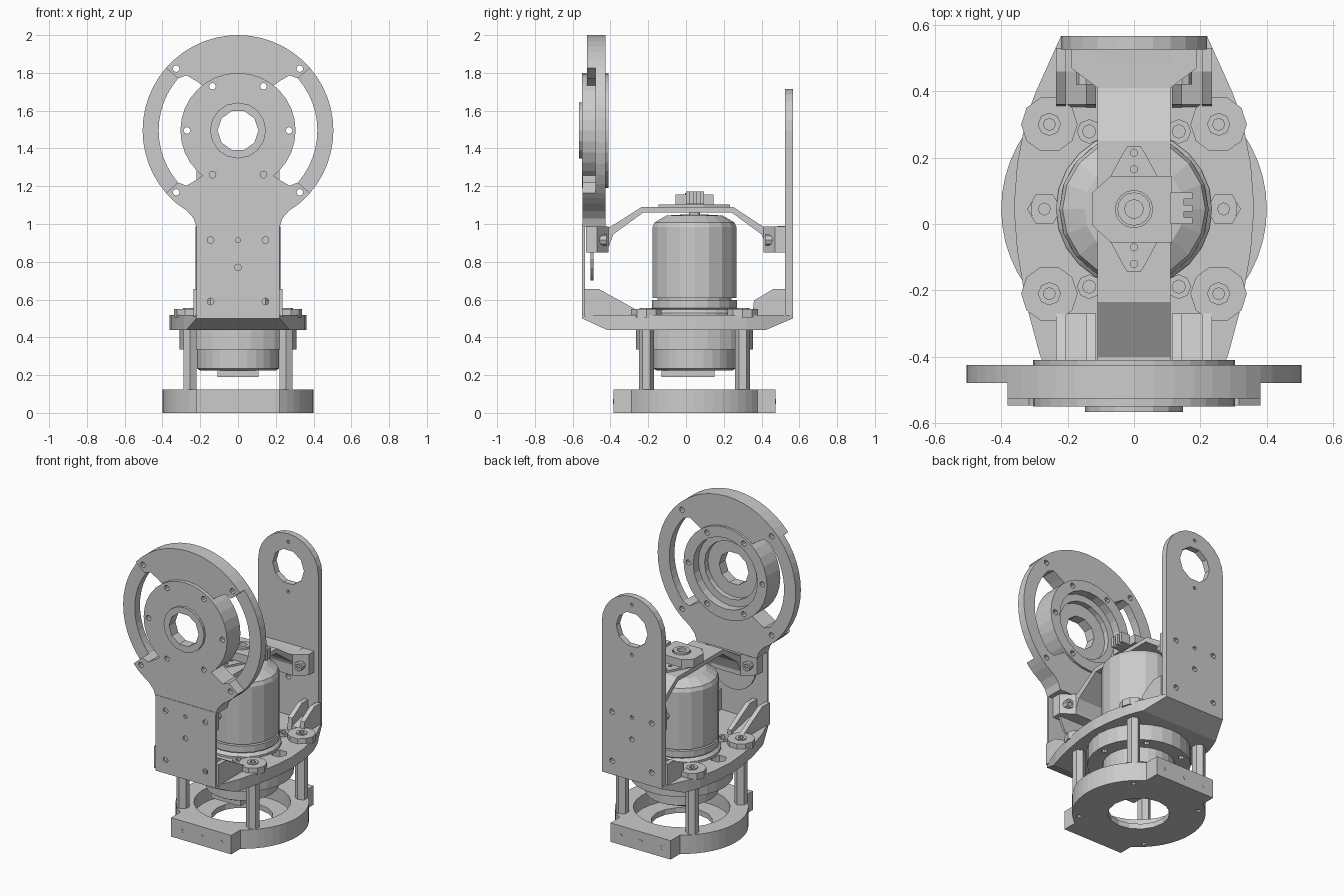
import bpy, bmesh
from math import cos, sin, radians, pi

if "Cube" in bpy.data.objects:
    bpy.data.objects.remove(bpy.data.objects["Cube"])

CY = 0.045          # y of the motor axis
RZ = 1.495          # height of the tilt axis


def circ(x, y, r, n=32, start=0.0):
    return [(x + r * cos(start + 2 * pi * i / n), y + r * sin(start + 2 * pi * i / n)) for i in range(n)]


def arc(r, a, b, n=10, cx=0.0, cy=RZ):
    return [(cx + r * cos(radians(a + (b - a) * i / n)), cy + r * sin(radians(a + (b - a) * i / n)))
            for i in range(n + 1)]


def mirrored(half):
    return half + [(-u, v) for u, v in reversed(half)]


def solid(name, loops, plane, a, b, cuts=()):
    """Fill 2D loops (first is the outline, others holes) and extrude from a to b off the plane."""
    cu = bpy.data.curves.new(name, 'CURVE')
    cu.dimensions, cu.fill_mode, cu.extrude = '2D', 'BOTH', 0.5
    for loop in loops:
        s = cu.splines.new('POLY')
        s.points.add(len(loop) - 1)
        for p, (u, v) in zip(s.points, loop):
            p.co = (u, v, 0, 1)
        s.use_cyclic_u = True
    tmp = bpy.data.objects.new(name, cu)
    bpy.context.collection.objects.link(tmp)
    dg = bpy.context.evaluated_depsgraph_get()
    me = bpy.data.meshes.new_from_object(tmp.evaluated_get(dg))
    bpy.data.objects.remove(tmp)
    bpy.data.curves.remove(cu)
    bm = bmesh.new()
    bm.from_mesh(me)
    for v in bm.verts:
        x, y, w = v.co
        t = a + (w + 0.5) * (b - a)
        v.co = {'XY': (x, y, t), 'XZ': (x, t, y), 'YZ': (t, x, y)}[plane]
    bmesh.ops.remove_doubles(bm, verts=bm.verts, dist=1e-5)
    for co, no in cuts:
        g = bm.verts[:] + bm.edges[:] + bm.faces[:]
        r = bmesh.ops.bisect_plane(bm, geom=g, plane_co=co, plane_no=no, clear_outer=True)
        edges = [e for e in r['geom_cut'] if isinstance(e, bmesh.types.BMEdge)]
        bmesh.ops.holes_fill(bm, edges=edges, sides=0)
    bmesh.ops.recalc_face_normals(bm, faces=bm.faces)
    bm.to_mesh(me)
    bm.free()
    me.name = name
    for p in me.polygons:
        p.use_smooth = False
    ob = bpy.data.objects.new(name, me)
    bpy.context.collection.objects.link(ob)
    return ob


def box(name, x0, x1, y0, y1, z0, z1):
    return solid(name, [[(x0, y0), (x1, y0), (x1, y1), (x0, y1)]], 'XY', z0, z1)


def lathe(name, profile, n=18, cx=0.0, cy=CY):
    """Revolve an (r, z) profile around a vertical axis."""
    bm = bmesh.new()
    rings = [[bm.verts.new((x, y, z)) for x, y in circ(cx, cy, r, n)] for r, z in profile]
    for lo, hi in zip(rings, rings[1:]):
        for i in range(n):
            j = (i + 1) % n
            bm.faces.new((lo[i], lo[j], hi[j], hi[i]))
    bm.faces.new(rings[0][::-1])
    bm.faces.new(rings[-1])
    bmesh.ops.recalc_face_normals(bm, faces=bm.faces)
    me = bpy.data.meshes.new(name)
    bm.to_mesh(me)
    bm.free()
    ob = bpy.data.objects.new(name, me)
    bpy.context.collection.objects.link(ob)
    return ob


corners = [(sx * 0.255, CY + sy * 0.255) for sx in (-1, 1) for sy in (-1, 1)]
six = [(0.27 * cos(k * pi / 3), 0.27 * sin(k * pi / 3)) for k in range(6)]

# base ring with flat front and back pads
right = arc(0.4, -56.6, 56.6, 16, 0, CY)
base = [(0.22, -0.385)] + right + [(0.22, 0.475)]
base = mirrored(base)
solid("base_floor", [base, circ(0, CY, 0.185, 16)] + [circ(x, y, 0.015, 8) for x, y in corners], 'XY', 0, 0.035)
solid("base_ring", [base, circ(0, CY, 0.29, 28)], 'XY', 0.035, 0.125)
for y in (-0.386, 0.476):
    for x in (-0.145, 0, 0.145):
        solid("base_screw", [circ(x, 0.06, 0.014, 8)], 'XZ', y - 0.001, y + 0.001)

# standoffs and the feet they screw into
for x, y in corners:
    solid("standoff", [circ(x, y, 0.04, 6, pi / 6)], 'XY', 0.03, 0.45)
    solid("standoff_foot", [circ(x, y, 0.085, 10), circ(x, y, 0.018, 8)], 'XY', 0.505, 0.55)
    solid("foot_screw", [circ(x, y, 0.035, 8), circ(x, y, 0.018, 8)], 'XY', 0.545, 0.556)

# lower motor housing
solid("housing_flange", [circ(0, CY, 0.31, 28)] + [circ(x, CY + y, 0.018, 8) for x, y in six], 'XY', 0.335, 0.441)
lathe("housing_drum", [(0.20, 0.225), (0.218, 0.235), (0.218, 0.34)], 28)
box("housing_connector", -0.108, 0.108, -0.13, 0.15, 0.19, 0.23)

# platform, with sloped undersides at both ends
outline = mirrored([(0.22, -0.55), (0.285, -0.39), (0.325, -0.24), (0.352, -0.08), (0.362, 0.05),
                    (0.352, 0.18), (0.325, 0.32), (0.295, 0.40), (0.22, 0.566)])
solid("platform", [outline] + [circ(s * 0.27, CY, 0.05, 6) for s in (-1, 1)], 'XY', 0.44, 0.517,
      cuts=[((0, -0.55, 0.50), (0, -0.42, -0.91)), ((0, 0.566, 0.50), (0, 0.39, -0.92))])
for x, y in six:
    if abs(x) < 0.2:
        solid("flange_bolt", [circ(x, CY + y, 0.037, 8), circ(x, CY + y, 0.02, 8)], 'XY', 0.51, 0.535)
lathe("motor_seat", [(0.235, 0.51), (0.235, 0.53), (0.215, 0.55)], 24)

# gussets bracing the two uprights
front_g = [(-0.54, 0.51), (-0.54, 0.655), (-0.46, 0.655), (-0.27, 0.55), (-0.27, 0.51)]
back_g = [(0.53, 0.51), (0.53, 0.655), (0.46, 0.655), (0.36, 0.595), (0.35, 0.51)]
for tag, g in (("front", front_g), ("back", back_g)):
    web = [(y, 0.51 + (z - 0.51) * 0.4) for y, z in g]
    for s in (-1, 1):
        solid(tag + "_gusset_inner", [g], 'YZ', s * 0.115, s * 0.145)
        solid(tag + "_gusset_outer", [g], 'YZ', s * 0.205, s * 0.235)
        solid(tag + "_gusset_web", [web], 'YZ', s * 0.14, s * 0.21)

# back upright and front plate share one hole pattern
holes = [circ(x, z, 0.018, 8) for x, z in ((-0.145, 0.915), (0.145, 0.915), (-0.145, 0.59), (0.145, 0.59), (0, 0.77))]
holes.append(circ(0, 0.915, 0.013, 8))
solid("back_upright", [[(-0.22, 0.50), (0.22, 0.50)] + arc(0.22, 0, 180, 12)] + holes +
      [circ(0, RZ, 0.115, 10)] + [circ(0, RZ + d, 0.011, 8) for d in (-0.165, 0.165)], 'XZ', 0.525, 0.566)
solid("front_plate", [[(-0.22, 0.50), (0.22, 0.50), (0.22, 1.0), (-0.22, 1.0)]] + holes, 'XZ', -0.55, -0.535)
solid("front_spacer_disc", [circ(0, 0.865, 0.165, 20)], 'XZ', -0.505, -0.49)

# slotted tilt ring: thick top and bottom caps joined by thin side arcs
polar = lambda r, a: (r * cos(radians(a)), RZ + r * sin(radians(a)))
screw = [[circ(*polar(0.463, a), 0.018, 8) for a in pair] for pair in ((45, 135), (-45, -135))]
top_cap = arc(0.505, 41, 139, 14) + [polar(0.42, 139), polar(0.40, 133), polar(0.34, 130)] + \
    arc(0.30, 128, 52, 8) + [polar(0.34, 50), polar(0.40, 47), polar(0.42, 41)]
solid("ring_top_cap", [top_cap] + screw[0], 'XZ', -0.525, -0.425)
low_half = [polar(0.30, -60), polar(0.30, -52), polar(0.34, -50), polar(0.40, -47), polar(0.42, -41),
            polar(0.505, -41), polar(0.505, -45), polar(0.505, -50), (0.27, 1.07), (0.235, 1.03), (0.22, 0.985)]
low_cap = mirrored(low_half)[:-1] + [polar(0.30, -120)] + arc(0.30, -110, -70, 4)
solid("ring_bottom_cap", [low_cap] + screw[1], 'XZ', -0.547, -0.425)
for a in (0, 180):
    solid("ring_side_arc", [arc(0.505, a - 41, a + 41, 12) + arc(0.42, a + 41, a - 41, 12)], 'XZ', -0.479, -0.425)

# bearing cup and hub in the ring centre
solid("bearing_wall", [circ(0, RZ, 0.305, 32), circ(0, RZ, 0.235, 24)] +
      [circ(x, RZ + z, 0.018, 8) for x, z in six], 'XZ', -0.55, -0.41)
solid("bearing_floor", [circ(0, RZ, 0.236, 24), circ(0, RZ, 0.108, 10)], 'XZ', -0.55, -0.50)
solid("bearing_step", [circ(0, RZ, 0.236, 24), circ(0, RZ, 0.19, 20)], 'XZ', -0.505, -0.465)
solid("hub", [circ(0, RZ, 0.148, 16), circ(0, RZ, 0.108, 10)], 'XZ', -0.566, -0.545)

# motor
lathe("motor_base", [(0.21, 0.54), (0.225, 0.555), (0.225, 0.597)], 20)
lathe("motor_core", [(0.20, 0.59), (0.20, 0.62)], 18)
lathe("motor_bell", [(0.225, 0.607), (0.225, 0.985), (0.215, 1.008), (0.15, 1.045), (0.06, 1.05)], 18)
lathe("motor_shaft", [(0.03, 1.04), (0.03, 1.10)], 12)

# strap over the motor with its bolted end flanges
top = [(-0.53, 0.99), (-0.40, 0.985), (-0.235, 1.09), (0.25, 1.09), (0.41, 0.985), (0.53, 0.99)]
under = [(0.53, 0.85), (0.44, 0.85), (0.40, 0.945), (0.24, 1.062), (-0.225, 1.062), (-0.385, 0.945),
         (-0.42, 0.85), (-0.53, 0.85)]
solid("strap", [top + under], 'YZ', -0.11, 0.11)
for tag, s in (("front", -1), ("back", 1)):
    flange = [(-0.19, s * 0.53), (-0.19, s * 0.47), (-0.11, s * 0.41), (0.11, s * 0.41), (0.19, s * 0.47), (0.19, s * 0.53)]
    solid(tag + "_strap_flange", [flange], 'XY', 0.85, 0.988)
    for x in (-0.145, 0.145):
        solid(tag + "_strap_bolt", [circ(x, 0.915, 0.03, 8), circ(x, 0.915, 0.015, 6)], 'XZ', s * 0.42, s * 0.48)

# position sensor on the strap
ears = mirrored([(0.02, -0.145), (0.035, -0.12), (0.10, 0.0), (0.10, 0.09), (0.035, 0.21), (0.02, 0.234)])
solid("sensor_mount", [ears] + [circ(0, y, 0.011, 8) for y in (-0.12, -0.07, 0.165, 0.215)], 'XY', 1.088, 1.103)
body = [(-0.07, -0.055), (0.115, -0.055), (0.115, 0.145), (-0.07, 0.145), (-0.125, 0.095), (-0.125, -0.005)]
solid("sensor_body", [body, circ(0, CY, 0.056, 16)], 'XY', 1.10, 1.155)
solid("sensor_collar", [circ(0, CY, 0.05, 16), circ(0, CY, 0.028, 12)], 'XY', 1.09, 1.165)
box("sensor_socket", 0.11, 0.15, 0.0, 0.095, 1.105, 1.173)
for y in (0.0, 0.0375, 0.075):
    box("socket_tooth", 0.145, 0.176, y, y + 0.02, 1.105, 1.173)
